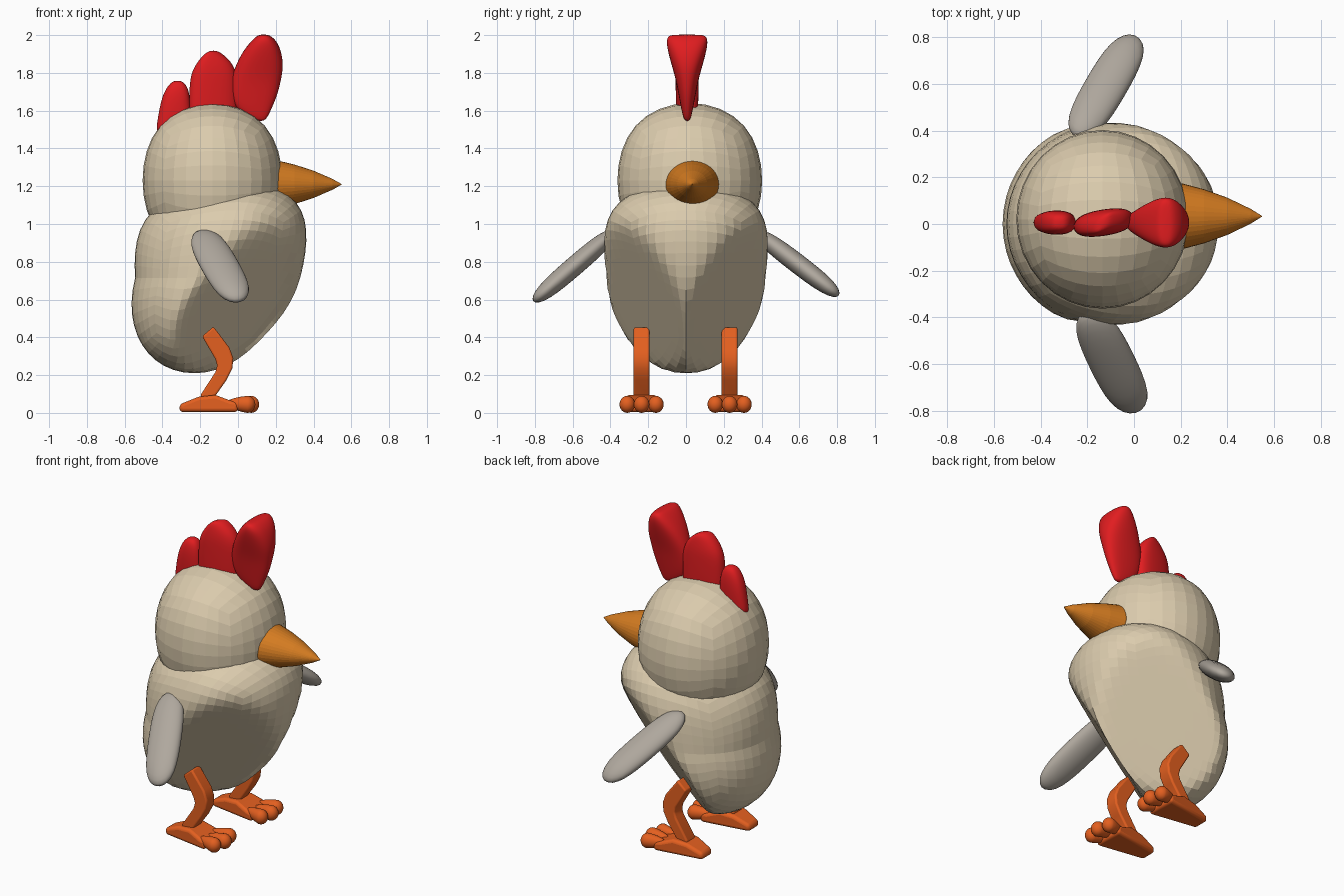
import bpy
import bmesh
import math
from mathutils import Vector

if "Cube" in bpy.data.objects:
    bpy.data.objects.remove(bpy.data.objects["Cube"])


def material(name, rgb):
    m = bpy.data.materials.new(name)
    m.use_nodes = True
    m.diffuse_color = (*rgb, 1)
    m.node_tree.nodes["Principled BSDF"].inputs["Base Color"].default_value = (*rgb, 1)
    return m


CREAM = material("cream feathers", (0.71, 0.60, 0.42))
GREY = material("grey wing", (0.43, 0.39, 0.34))
RED = material("red comb", (0.75, 0.012, 0.014))
BEAK = material("beak orange", (0.66, 0.20, 0.015))
ORANGE = material("leg orange", (0.77, 0.115, 0.014))


def finish(name, bm, mat, smooth=None, subsurf=0, bevel=0):
    bmesh.ops.recalc_face_normals(bm, faces=bm.faces)
    mesh = bpy.data.meshes.new(name)
    bm.to_mesh(mesh)
    bm.free()
    mesh.materials.append(mat)
    ob = bpy.data.objects.new(name, mesh)
    bpy.context.collection.objects.link(ob)
    if bevel:
        mod = ob.modifiers.new("bevel", "BEVEL")
        mod.width, mod.segments = bevel, 3
    if subsurf:
        mod = ob.modifiers.new("subsurf", "SUBSURF")
        mod.levels = mod.render_levels = subsurf
    if smooth:
        bpy.ops.object.select_all(action="DESELECT")
        ob.select_set(True)
        bpy.context.view_layer.objects.active = ob
        bpy.ops.object.shade_smooth_by_angle(angle=math.radians(smooth))
    return ob


def quad_ball(cuts=7):
    """Unit sphere made from an evenly divided cube."""
    bm = bmesh.new()
    bmesh.ops.create_cube(bm, size=2)
    bmesh.ops.subdivide_edges(bm, edges=bm.edges[:], cuts=cuts, use_grid_fill=True)
    for v in bm.verts:
        v.co = Vector([math.tan(c * math.pi / 4) for c in v.co]).normalized()
    return bm


def loft(rings):
    """Skin equal-length rings of points and cap both ends."""
    bm = bmesh.new()
    loops = [[bm.verts.new(p) for p in ring] for ring in rings]
    n = len(loops[0])
    for a, b in zip(loops, loops[1:]):
        for i in range(n):
            j = (i + 1) % n
            bm.faces.new((a[i], a[j], b[j], b[i]))
    bm.faces.new(loops[0])
    bm.faces.new(loops[-1])
    return bm


def circle(n, power=1.0):
    """Unit circle points; a power below 1 squares it off."""
    angles = [2 * math.pi * i / n for i in range(n)]
    return [[math.copysign(abs(t) ** power, t) for t in (math.cos(a), math.sin(a))]
            for a in angles]


# Head, a little fuller than a sphere above and below
bm = quad_ball()
for v in bm.verts:
    full = 1 + 0.12 * v.co.z ** 2
    v.co = Vector((-0.135 + 0.37 * v.co.x * full, 0.02 + 0.383 * v.co.y * full,
                   1.23 + 0.41 * v.co.z))
finish("head", bm, CREAM)


# Body: leaning egg with two softly flattened flanks that meet in a keel
def body_point(u):
    up = max(u.z, 0)
    if u.x < 0:
        half = 0.445 * (1 + 0.3 * up * up + 0.36 * up)
    else:
        half = 0.43 * (1 + 0.25 * up * up)
    x = -0.1 + 0.13 * u.z + u.x * half
    y = abs(u.y) * 0.44 * (1 + 0.5 * up * up + 0.15 * max(-u.z, 0))
    p = Vector((x, y, 0.715 + 0.505 * u.z))
    n = Vector((0.5, 0.72, -0.48)).normalized()
    limit, soft = -0.13, 0.018
    p -= n * soft * math.log(1 + math.exp((n.dot(p) - limit) / soft))
    p.y = max(p.y, 0)
    left_over = n.dot(p) - limit
    if p.y == 0 and left_over > 0:
        p -= Vector((n.x, 0, n.z)) * left_over * 0.6
    p.y = math.copysign(p.y, u.y) if abs(u.y) > 0.001 else 0
    return p


bm = quad_ball(11)
for v in bm.verts:
    v.co = body_point(v.co.copy())
finish("body", bm, CREAM)

# Beak
profile = [(0.1, 0.15), (0.21, 0.14), (0.3, 0.116), (0.4, 0.08), (0.5, 0.032), (0.548, 0.002)]
bm = loft([[(x, 0.033 + r * c, 1.21 + 0.9 * r * s) for c, s in circle(36)] for x, r in profile])
finish("beak", bm, BEAK)


# Wings: blunt-ended flattened paddles
def wing(name, centre, along, half_width):
    axis = Vector(along)
    wide = Vector((1, 0, 0)).cross(axis).cross(axis).normalized()
    thin = axis.normalized().cross(wide)
    bm = quad_ball()
    for v in bm.verts:
        u = v.co.copy()
        blunt = 1 + 0.35 * u.z ** 2
        v.co = (Vector(centre) + axis * u.z + wide * u.x * blunt * half_width
                + thin * u.y * blunt * 0.052)
    finish(name, bm, GREY, smooth=60)


wing("right_wing", (-0.095, -0.59, 0.778), (0.105, -0.215, -0.185), 0.1)
wing("left_wing", (-0.12, 0.59, 0.79), (0.125, 0.215, -0.165), 0.092)


# Comb: rows give height, back x, front x and half thickness
def lobe(name, rows, twist=0.0):
    rings = []
    for z, back, front, thick in rows:
        mid, half = (back + front) / 2, (front - back) / 2
        rings.append([(mid + half * c, 0.006 + thick * s + twist * c, z)
                      for c, s in circle(16, 0.8)])
    finish(name, loft(rings), RED, smooth=60, subsurf=2)


lobe("back_comb_lobe", [(1.45, -0.44, -0.25, 0.04), (1.54, -0.43, -0.245, 0.05),
                        (1.64, -0.412, -0.25, 0.054), (1.7, -0.392, -0.258, 0.05),
                        (1.74, -0.365, -0.275, 0.04), (1.759, -0.34, -0.3, 0.02)])
lobe("middle_comb_lobe", [(1.52, -0.26, 0.0, 0.05), (1.65, -0.262, 0.0, 0.056),
                          (1.75, -0.258, 0.0, 0.058), (1.81, -0.245, -0.01, 0.058),
                          (1.86, -0.215, -0.035, 0.052), (1.9, -0.18, -0.08, 0.042),
                          (1.918, -0.15, -0.11, 0.025)], twist=0.018)
lobe("front_comb_lobe", [(1.543, 0.1, 0.145, 0.015), (1.6, -0.01, 0.175, 0.03),
                         (1.68, -0.04, 0.21, 0.045), (1.76, -0.04, 0.23, 0.06),
                         (1.83, -0.018, 0.242, 0.08), (1.9, 0.015, 0.235, 0.1),
                         (1.96, 0.06, 0.212, 0.112), (1.993, 0.095, 0.18, 0.105),
                         (2.003, 0.115, 0.155, 0.08)])


# Legs and feet
def slab(outline, y, half):
    """Side outline given thickness by a width rule along x."""
    return loft([[(x, y + side * half(x), z) for x, z in outline] for side in (-1, 1)])


leg_outline = [(-0.19, 0.405), (-0.13, 0.457), (-0.045, 0.345), (-0.025, 0.29), (-0.03, 0.235),
               (-0.06, 0.175), (-0.12, 0.09), (-0.12, 0.05), (-0.2, 0.05), (-0.195, 0.1),
               (-0.12, 0.215), (-0.11, 0.25), (-0.12, 0.285)]
foot_outline = [(-0.31, 0.005), (-0.31, 0.045), (-0.21, 0.085), (-0.12, 0.095),
                (-0.04, 0.065), (0.0, 0.058), (0.0, 0.005)]

for side, y in (("right", -0.235), ("left", 0.231)):
    finish(side + "_leg", slab(leg_outline, y, lambda x: 0.042), ORANGE, smooth=40, bevel=0.01)
    finish(side + "_foot", slab(foot_outline, y, lambda x: 0.1 + 0.16 * x), ORANGE,
           smooth=60, bevel=0.018)
    for label, step, tip in (("outer", -1, 0.05), ("middle", 0, 0.07), ("inner", 1, 0.05)):
        bm = quad_ball(5)
        for v in bm.verts:
            u = v.co.copy()
            # round tip with a slimmer shaft running back into the foot
            back = max(-u.x, 0)
            reach = 0.042 if u.x > 0 else 0.12
            slim = 1 - 0.3 * back
            v.co = Vector((tip + reach * u.x,
                           y + 0.076 * step + 0.041 * u.y * slim - 0.02 * step * back,
                           0.05 + 0.045 * u.z * slim - 0.005 * (1 - back)))
        finish(f"{side}_{label}_toe", bm, ORANGE, smooth=60)
